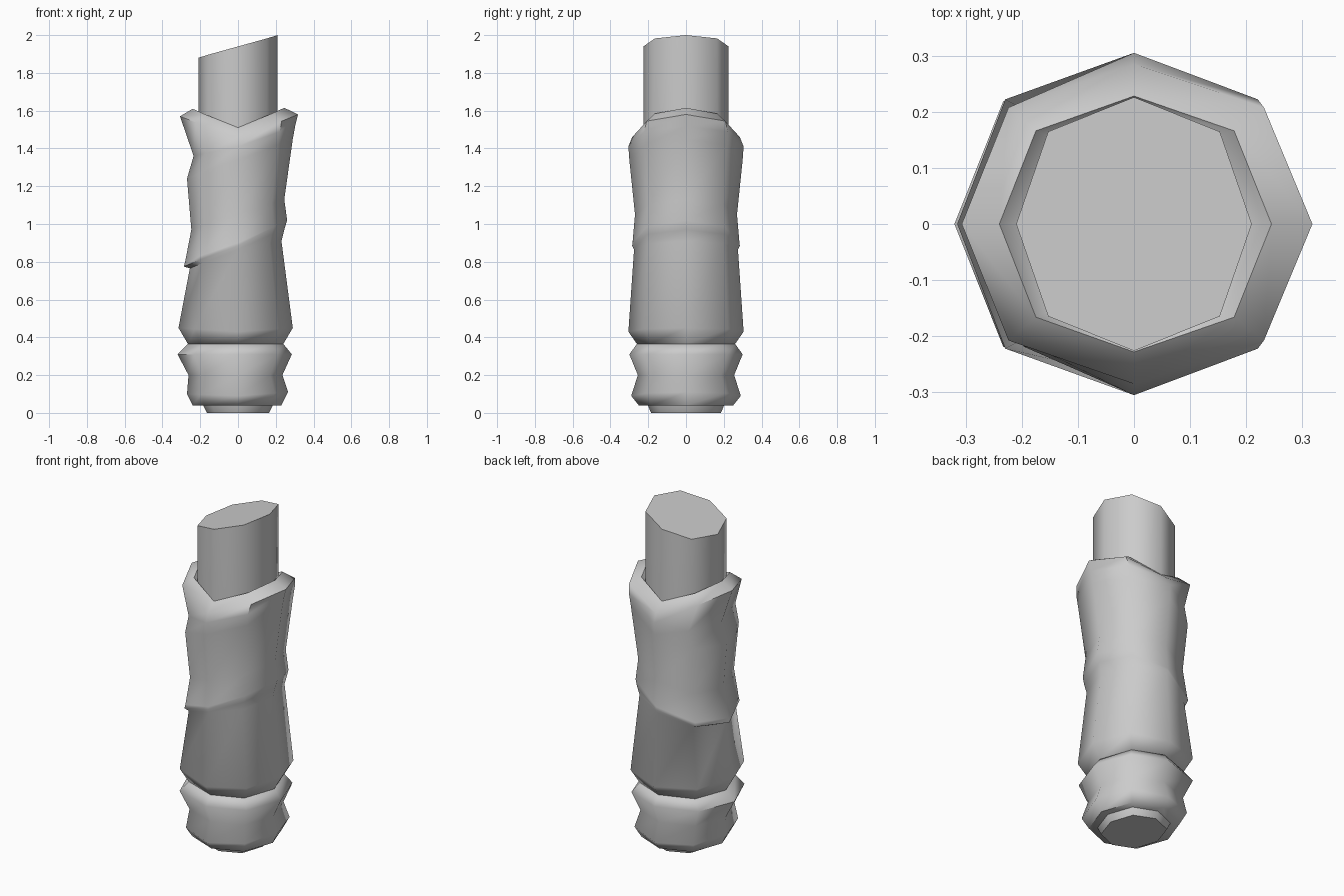
import bpy, bmesh, math

SIDES = 8


def ring(bm, zl, zm, zr, rl, ry, rr):
    """Octagonal ring with separate left / middle / right heights and radii."""
    verts = []
    for i in range(SIDES):
        a = 2 * math.pi * i / SIDES
        c, s = math.cos(a), math.sin(a)
        k = 1.03 if i % 2 else 1.0
        x = c * k * (rr if c > 0 else rl)
        z = zm + abs(c) * ((zr if c > 0 else zl) - zm)
        verts.append(bm.verts.new((x, s * k * ry, z)))
    return verts


def loft(name, rings, angle):
    bm = bmesh.new()
    loops = [ring(bm, *r) for r in rings]
    for a, b in zip(loops, loops[1:]):
        for i in range(SIDES):
            j = (i + 1) % SIDES
            bm.faces.new((a[i], a[j], b[j], b[i]))
    bm.faces.new(loops[0][::-1])
    bm.faces.new(loops[-1])
    mesh = bpy.data.meshes.new(name)
    bm.to_mesh(mesh)
    bm.free()
    obj = bpy.data.objects.new(name, mesh)
    bpy.context.collection.objects.link(obj)
    bpy.context.view_layer.objects.active = obj
    obj.select_set(True)
    bpy.ops.object.shade_smooth_by_angle(angle=math.radians(angle))
    obj.select_set(False)


# Inner core: tapered foot and slanted top
loft("core_post", [
    (0, 0, 0, .165, .185, .165),
    (.06, .06, .06, .195, .21, .195),
    (.3, .3, .3, .21, .226, .21),
    (1.88, 1.94, 2.0, .21, .226, .21),
], 50)

# Lower wrap band
loft("lower_wrap", [
    (.04, .04, .04, .24, .25, .23),
    (.10, .09, .11, .27, .29, .265),
    (.20, .20, .20, .262, .255, .235),
    (.31, .31, .31, .32, .30, .285),
    (.365, .365, .365, .265, .26, .24),
], 60)

# Long wrap with slanted folds and a V-notched collar
loft("upper_wrap", [
    (.365, .365, .365, .265, .26, .24),
    (.45, .43, .45, .315, .305, .29),
    (.765, .865, .91, .255, .275, .23),
    (.775, .885, .97, .287, .285, .245),
    (.80, .90, 1.02, .28, .283, .26),
    (.97, 1.05, 1.13, .247, .27, .245),
    (1.24, 1.34, 1.45, .27, .30, .29),
    (1.36, 1.41, 1.52, .235, .305, .303),
    (1.57, 1.46, 1.58, .307, .285, .318),
    (1.61, 1.51, 1.615, .24, .228, .245),
    (1.57, 1.48, 1.57, .20, .21, .20),
], 60)
